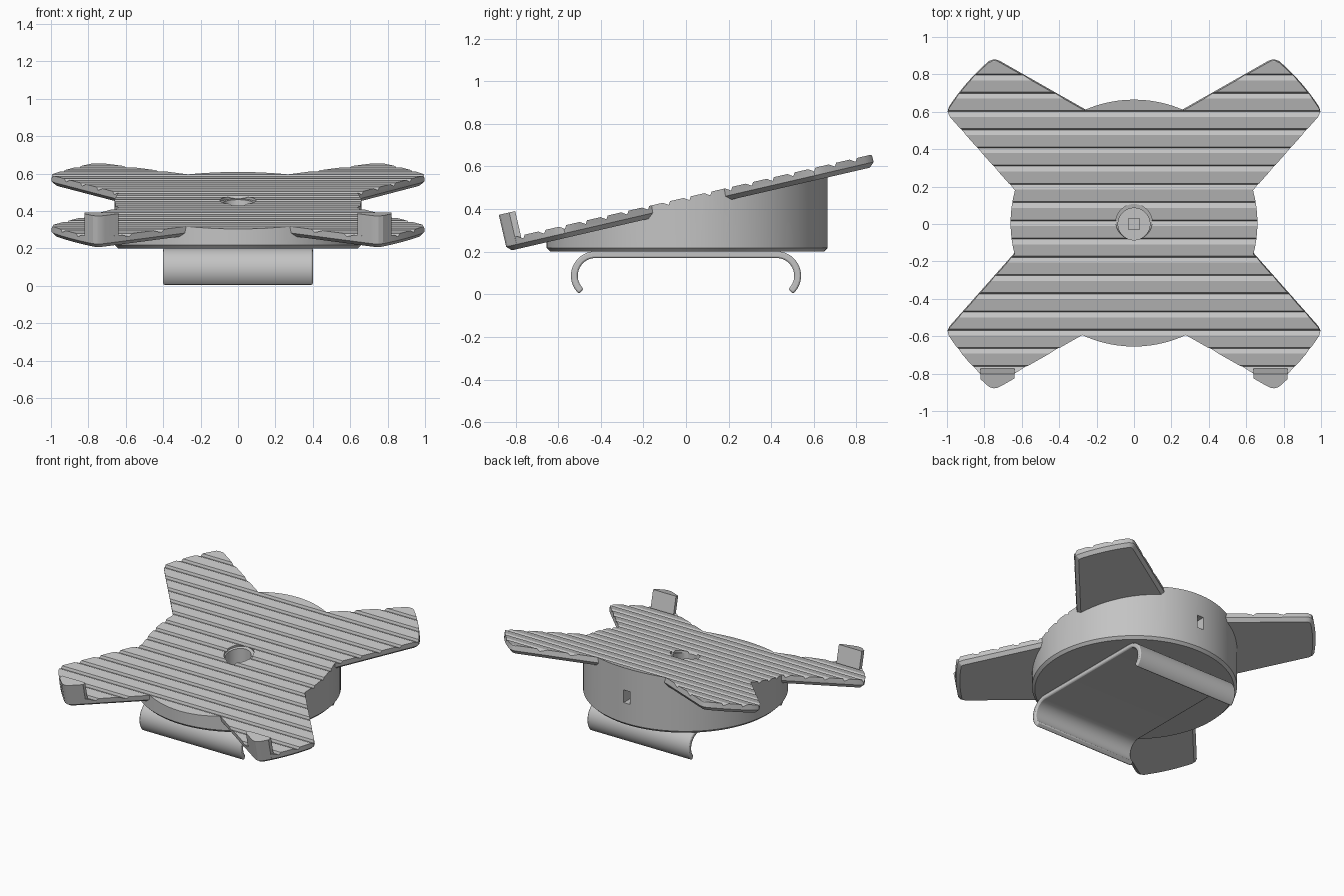
import bpy, bmesh, math
from mathutils import Matrix

if "Cube" in bpy.data.objects:
    bpy.data.objects.remove(bpy.data.objects["Cube"], do_unlink=True)

grey = bpy.data.materials.new("plain grey")
grey.use_nodes = True
grey.diffuse_color = (0.55, 0.55, 0.55, 1)
grey.node_tree.nodes["Principled BSDF"].inputs["Base Color"].default_value = (0.55, 0.55, 0.55, 1)

# Frame of the sloping top surface, and a mapping that extrudes side profiles along x
TILT = Matrix.Translation((0, 0.01, 0.457)) @ Matrix.Rotation(math.radians(13), 4, 'X')
SIDE = Matrix(((0, 0, 1, 0), (1, 0, 0, 0), (0, 1, 0, 0), (0, 0, 0, 1)))


def prism(name, pts, lo, hi, matrix=Matrix(), chamfer=0.0):
    """Extrude an outline from lo to hi, optionally chamfering the lower rim."""
    bm = bmesh.new()
    base = bm.faces.new([bm.verts.new((a, b, lo)) for a, b in pts])
    rim = list(base.edges)
    top = bmesh.ops.extrude_face_region(bm, geom=[base], use_keep_orig=True)
    verts = [g for g in top["geom"] if isinstance(g, bmesh.types.BMVert)]
    bmesh.ops.translate(bm, verts=verts, vec=(0, 0, hi - lo))
    if chamfer:
        bmesh.ops.bevel(bm, geom=rim, offset=chamfer, segments=1, affect='EDGES')
    bm.transform(matrix)
    bmesh.ops.recalc_face_normals(bm, faces=bm.faces)
    mesh = bpy.data.meshes.new(name)
    bm.to_mesh(mesh)
    bm.free()
    mesh.materials.append(grey)
    ob = bpy.data.objects.new(name, mesh)
    bpy.context.collection.objects.link(ob)
    return ob


def combine(target, other, operation):
    """Apply a boolean and remove the helper."""
    mod = target.modifiers.new("join", 'BOOLEAN')
    mod.operation, mod.object, mod.solver = operation, other, 'EXACT'
    bpy.context.view_layer.update()
    graph = bpy.context.evaluated_depsgraph_get()
    mesh = bpy.data.meshes.new_from_object(target.evaluated_get(graph))
    target.modifiers.clear()
    target.data = mesh
    bpy.data.objects.remove(other, do_unlink=True)


def arc(radius, start, end, n, cx=0.0, cy=0.0):
    angles = [math.radians(start + (end - start) * i / n) for i in range(n + 1)]
    return [(cx + radius * math.cos(a), cy + radius * math.sin(a)) for a in angles]


def circle(radius, n, cy=0.0):
    return arc(radius, 0, 360, n, 0, cy)[:-1]


def flip(pts, sx, sy):
    return [(a * sx, b * sy) for a, b in pts]


# Round wedge body with four arms
body = prism("body", circle(0.66, 96, 0.005), 0.2, 0.8, chamfer=0.018)
arm = [(0.15, 0.546), (0.71, 0.872), (0.73, 0.882), (0.75, 0.885)]
arm += arc(1.17, 48.5, 32.2, 8) + [(0.996, 0.602), (0.985, 0.578), (0.55, 0.074)]
for sx in (-1, 1):
    for sy in (-1, 1):
        combine(body, prism("arm", flip(arm, sx, sy), -0.058, 0.03, TILT, 0.022), 'UNION')

# Sloping top with grooves across it
profile = [(-1.3, 0.6), (-1.3, 0)]
for i in range(-9, 10):
    v = i * 0.1
    profile += [(v - 0.022, 0), (v + 0.003, -0.016), (v + 0.013, 0)]
profile += [(1.3, 0), (1.3, 0.6)]
combine(body, prism("groove_cutter", profile, -1.3, 1.3, TILT @ SIDE), 'DIFFERENCE')

# Centre screw hole with a square socket, and a slot in the back
square = [(-0.03, -0.03), (0.03, -0.03), (0.03, 0.03), (-0.03, 0.03)]
slot = [(-0.025, 0.36), (0.025, 0.36), (0.025, 0.45), (-0.025, 0.45)]
slot = [(x, z) for x, z in slot]
combine(body, prism("rim_cutter", circle(0.097, 48), -0.014, 0.1, TILT), 'DIFFERENCE')
combine(body, prism("hole_cutter", circle(0.085, 48), 0.27, 0.7), 'DIFFERENCE')
combine(body, prism("socket_cutter", square, 0.215, 0.35), 'DIFFERENCE')
combine(body, prism("slot_cutter", slot, -0.8, -0.4, Matrix.Rotation(math.pi / 2, 4, 'X')), 'DIFFERENCE')

# Upright stops on the tips of the front arms
stop = [(0.64, 0.806), (0.64, 0.831), (0.71, 0.872), (0.73, 0.882), (0.75, 0.885),
        (0.775, 0.877), (0.82, 0.835), (0.82, 0.806)]
stops = [prism(n, flip(stop, sx, -1), -0.03, 0.118, TILT)
         for n, sx in (("left_stop", 1), ("right_stop", -1))]

# Spring clip underneath, with curled ends
outer = arc(0.115, 90, -48, 20, 0.425, 0.087)
inner = arc(0.083, -48, 90, 20, 0.425, 0.087)
half = outer + inner
clip_profile = half + flip(half[::-1], -1, 1)
clip = prism("clip", clip_profile, -0.4, 0.4, SIDE)
soft = clip.modifiers.new("soft edges", 'BEVEL')
soft.width, soft.segments, soft.limit_method = 0.008, 2, 'ANGLE'
soft.angle_limit = math.radians(40)

# Smooth the round walls, keep the edges sharp
bpy.ops.object.select_all(action='DESELECT')
for ob in [body, clip] + stops:
    ob.select_set(True)
bpy.context.view_layer.objects.active = body
bpy.ops.object.shade_smooth_by_angle(angle=math.radians(25))
